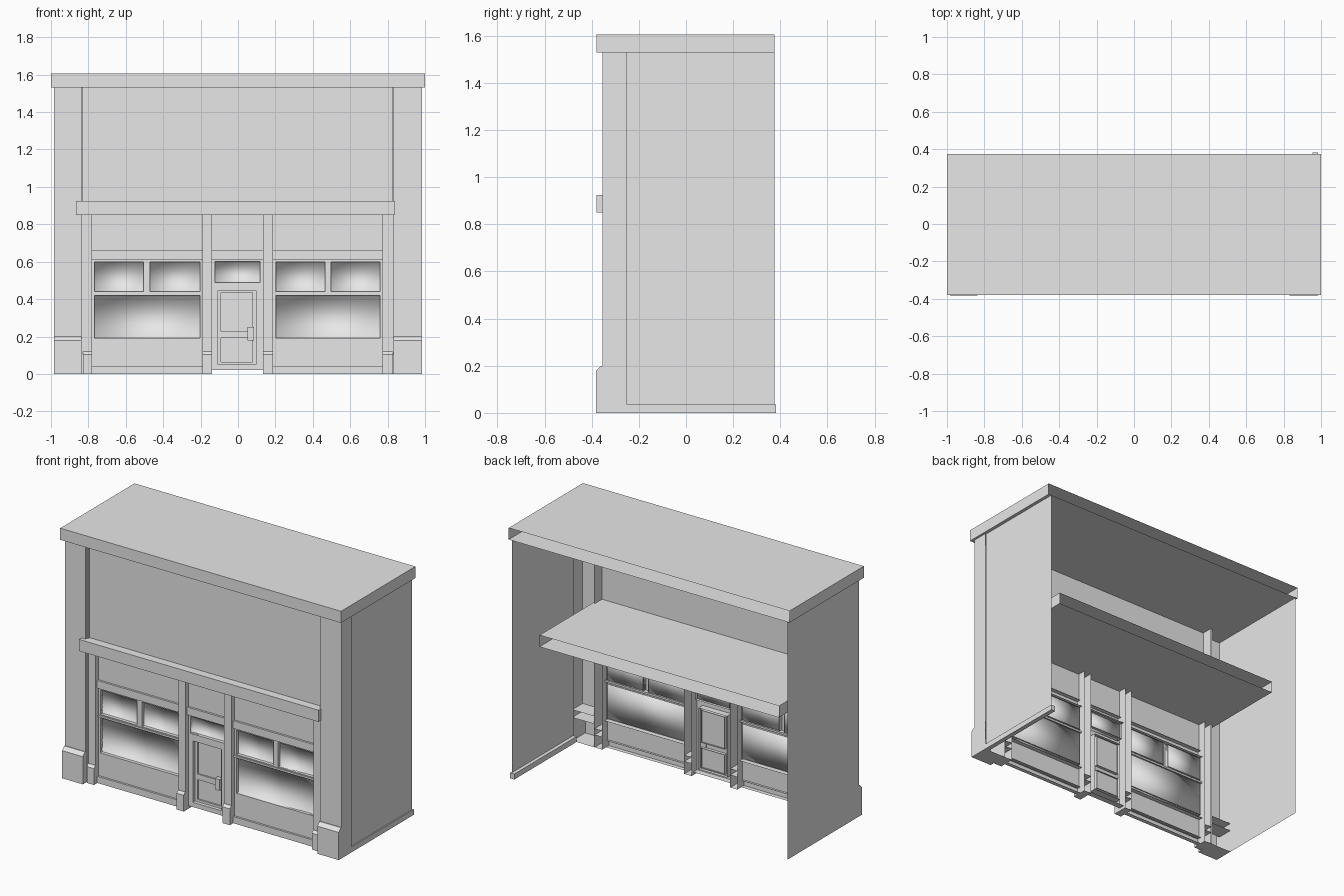
import bpy, bmesh
from math import radians

if "Cube" in bpy.data.objects:
    bpy.data.objects.remove(bpy.data.objects["Cube"])

grey = bpy.data.materials.new("plain_grey")
grey.use_nodes = True
grey.diffuse_color = (0.8, 0.8, 0.8, 1)
grey.node_tree.nodes["Principled BSDF"].inputs["Base Color"].default_value = (0.8, 0.8, 0.8, 1)


def finish(name, bm, smooth=False):
    mesh = bpy.data.meshes.new(name)
    bm.to_mesh(mesh)
    bm.free()
    mesh.materials.append(grey)
    for p in mesh.polygons:
        p.use_smooth = smooth
    obj = bpy.data.objects.new(name, mesh)
    bpy.context.collection.objects.link(obj)
    return obj


def add_box(bm, x, y, z, open_back=False, chamfer=0):
    """Box from ranges; may lack its back, and may have a sloped top front edge."""
    verts = bmesh.ops.create_cube(bm, size=1)["verts"]
    for v in verts:
        v.co = [r[0] if c < 0 else r[1] for c, r in zip(v.co, (x, y, z))]
    faces = {f for v in verts for f in v.link_faces}
    if open_back:
        bm.normal_update()
        back = [f for f in faces if f.normal.y > 0.9]
        bmesh.ops.delete(bm, geom=back, context="FACES_ONLY")
    if chamfer:
        edge = [e for e in {e for v in verts for e in v.link_edges}
                if all(v.co.z == max(w.co.z for w in verts) and
                       v.co.y == min(w.co.y for w in verts) for v in e.verts)]
        bmesh.ops.bevel(bm, geom=edge, offset=chamfer, segments=1, affect="EDGES")


def box(name, x, y, z, **options):
    bm = bmesh.new()
    add_box(bm, x, y, z, **options)
    return finish(name, bm)


def plane(name, x, y, z):
    """Flat wall standing across either x or y."""
    bm = bmesh.new()
    corners = [(x[0], y[0], z[0]), (x[1], y[1], z[0]), (x[1], y[1], z[1]), (x[0], y[0], z[1])]
    bm.faces.new([bm.verts.new(c) for c in corners])
    return finish(name, bm)


def frame(name, x, y, z, holes):
    """Panel split by a grid of cuts, with the holes left out and their edges given depth."""
    xs = sorted({*x, *(v for h in holes for v in h[0])})
    zs = sorted({*z, *(v for h in holes for v in h[1])})
    bm = bmesh.new()
    grid = {(a, c): bm.verts.new((a, y[0], c)) for a in xs for c in zs}
    for a, b in zip(xs, xs[1:]):
        for c, d in zip(zs, zs[1:]):
            mx, mz = (a + b) / 2, (c + d) / 2
            if not any(h[0][0] < mx < h[0][1] and h[1][0] < mz < h[1][1] for h in holes):
                bm.faces.new([grid[k] for k in ((a, c), (b, c), (b, d), (a, d))])
    rim = [e for e in bm.edges if len(e.link_faces) == 1]
    out = bmesh.ops.extrude_edge_only(bm, edges=rim)
    for g in out["geom"]:
        if isinstance(g, bmesh.types.BMVert):
            g.co.y = y[1]
    bmesh.ops.dissolve_limit(bm, angle_limit=radians(1), verts=bm.verts[:], edges=bm.edges[:])
    bmesh.ops.recalc_face_normals(bm, faces=bm.faces[:])
    return finish(name, bm)


def pane(name, x, z, front, depth):
    """Glass tray whose reveal blends softly into the pane."""
    bm = bmesh.new()
    rings = [[bm.verts.new((a, y, c)) for a, c in
              ((x[0], z[0]), (x[1], z[0]), (x[1], z[1]), (x[0], z[1]))]
             for y in (front, front + depth)]
    bm.faces.new(rings[1])
    for i in range(4):
        j = (i + 1) % 4
        bm.faces.new([rings[0][i], rings[0][j], rings[1][j], rings[1][i]])
    return finish(name, bm, smooth=True)


# Shell: open-backed cornice, side walls and upper front wall
FIN, WALL, PANEL = -0.25, -0.325, -0.305
box("cornice", (-1, 1), (-0.38, 0.375), (1.53, 1.605), open_back=True)
box("ledge", (-0.865, 0.84), (-0.38, 0.29), (0.85, 0.925), open_back=True)
plane("right_wall", (-0.985, -0.985), (FIN, 0.375), (0, 1.53))
plane("left_wall", (0.978, 0.978), (FIN, 0.375), (0, 1.53))
box("left_wall_skirting", (0.955, 0.985), (FIN, 0.382), (0, 0.035))
plane("upper_front_wall", (-0.83, 0.83), (WALL, WALL), (0.85, 1.53))

# Corner pilasters with plinths and a thin inner step
for name, x, step in (("right", (-0.985, -0.838), (-0.838, -0.83)),
                      ("left", (0.832, 0.985), (0.826, 0.832))):
    box(name + "_pilaster", x, (-0.355, FIN), (0.15, 1.53), open_back=True)
    box(name + "_pilaster_step", step, (-0.34, FIN), (0, 1.53), open_back=True)
    box(name + "_plinth", x, (-0.382, FIN), (0, 0.2), open_back=True, chamfer=0.022)

# Storefront posts with small bases
for i, x in enumerate(((-0.83, -0.78), (-0.19, -0.14), (0.135, 0.188), (0.772, 0.828))):
    box(f"post_{i}", x, (-0.335, FIN), (0.08, 0.85), open_back=True)
    box(f"post_base_{i}", x, (-0.352, FIN), (0, 0.12), open_back=True, chamfer=0.015)

# Panels above and below the openings
for name, x in (("right", (-0.78, -0.19)), ("middle", (-0.14, 0.135)), ("left", (0.188, 0.772))):
    plane(name + "_sign_panel", x, (PANEL, PANEL), (0.66, 0.85))
    box(name + "_lintel", x, (-0.318, -0.29), (0.61, 0.66), open_back=True)

# Display windows
for name, x, mid in (("right", (-0.78, -0.19), (-0.505, -0.47)),
                     ("left", (0.188, 0.772), (0.465, 0.498))):
    a, b = x[0] + 0.014, x[1] - 0.014
    holes = [((a, b), (0.192, 0.418)), ((a, mid[0]), (0.44, 0.598)), ((mid[1], b), (0.44, 0.598))]
    frame(name + "_window_frame", x, (PANEL, -0.275), (0.175, 0.61), holes)
    box(name + "_window_rail", x, (-0.312, -0.28), (0.423, 0.435))
    for i, (hx, hz) in enumerate(holes):
        pane(f"{name}_glass_{i}", hx, hz, PANEL, 0.022)
    plane(name + "_bulkhead", x, (PANEL, PANEL), (0.04, 0.175))
    box(name + "_toe_board", x, (-0.318, -0.29), (0, 0.043), open_back=True)

# Entrance: frame with fanlight, door leaf, panels and handle
door, light = ((-0.108, 0.095), (0.05, 0.445)), ((-0.123, 0.118), (0.49, 0.6))
frame("door_frame", (-0.14, 0.135), (PANEL, -0.265), (0.02, 0.61), [door, light])
pane("fanlight_glass", *light, PANEL, 0.022)
openings = [((-0.092, 0.078), (0.065, 0.192)), ((-0.092, 0.078), (0.228, 0.435))]
frame("door_leaf", door[0], (-0.282, -0.262), door[1], openings)
for i, (x, z) in enumerate(openings):
    plane(f"door_panel_{i}", x, (-0.272, -0.272), z)
box("door_handle", (0.052, 0.085), (-0.31, -0.28), (0.178, 0.25))
